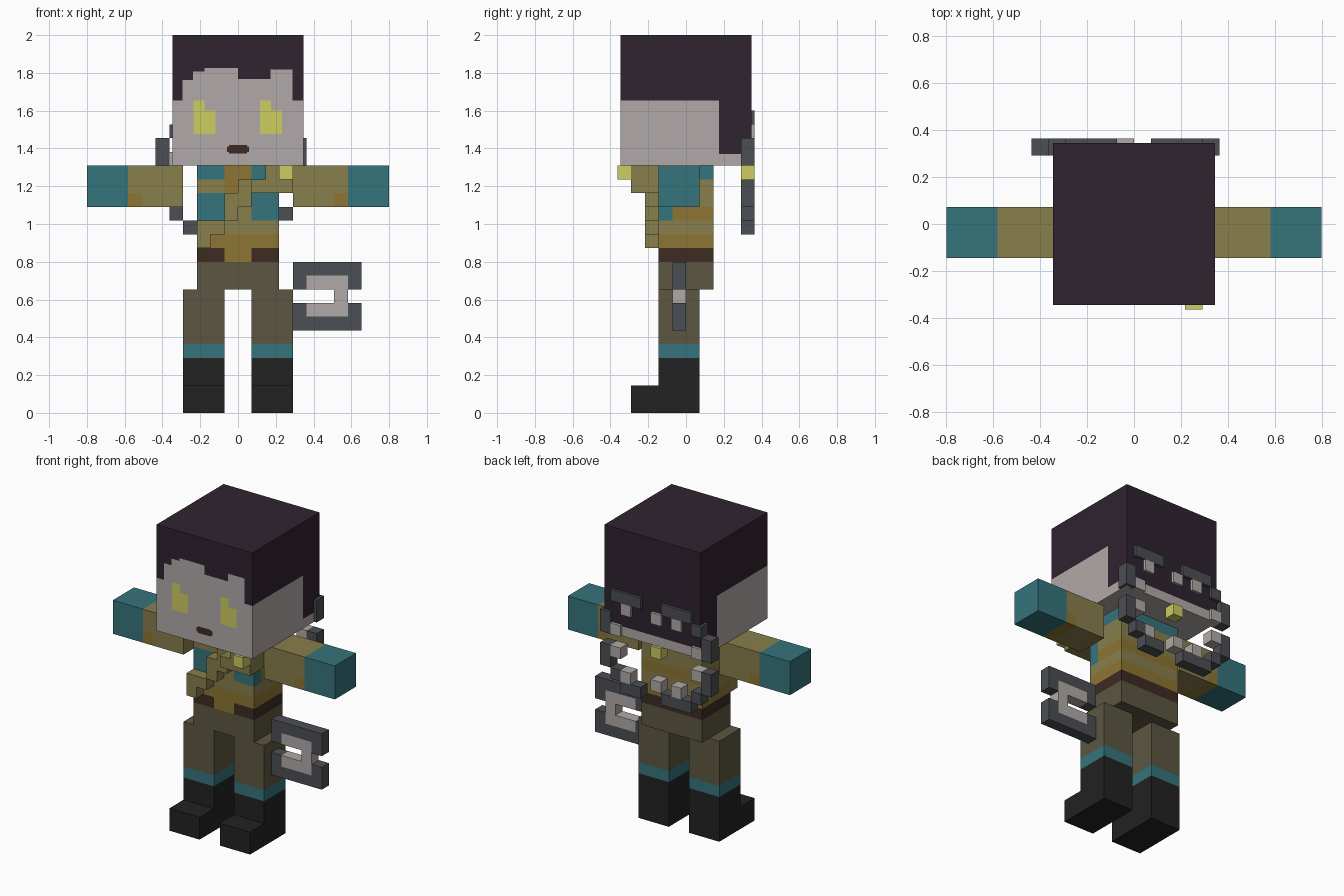
import bpy, bmesh
from mathutils import Vector

if "Cube" in bpy.data.objects:
    bpy.data.objects.remove(bpy.data.objects["Cube"])

U = 2 / 27.5  # one block


def lin(c):
    c /= 255
    return c / 12.92 if c <= 0.04045 else ((c + 0.055) / 1.055) ** 2.4


PALETTE = {
    "hair_plum": (47, 35, 48), "pale_grey": (176, 170, 168), "yellow": (205, 205, 98),
    "teal": (53, 116, 124), "gold": (137, 126, 76), "ochre": (140, 117, 50),
    "olive": (92, 86, 65), "brown": (61, 43, 35), "black": (34, 34, 34),
    "steel": (75, 78, 83),
}
NAMES = list(PALETTE)
MATS = []
for n, rgb in PALETTE.items():
    m = bpy.data.materials.new(n)
    m.diffuse_color = (*[lin(c) for c in rgb], 1)
    m.use_nodes = True
    m.node_tree.nodes["Principled BSDF"].inputs["Base Color"].default_value = m.diffuse_color
    MATS.append(m)


def boxes(name, parts, cuts=((), (), ()), rule=None):
    """Join boxes (lo, hi, colour) in block units; cut along planes and colour by rule."""
    bm = bmesh.new()
    for lo, hi, colour in parts:
        lo, hi = Vector(lo), Vector(hi)
        verts = bmesh.ops.create_cube(bm, size=1)["verts"]
        for v in verts:
            v.co = [(lo[i] + hi[i]) / 2 + v.co[i] * (hi[i] - lo[i]) for i in range(3)]
        for f in {f for v in verts for f in v.link_faces}:
            f.material_index = NAMES.index(colour)
    for axis in range(3):
        for c in cuts[axis]:
            p, n = Vector(), Vector()
            p[axis], n[axis] = c, 1
            bmesh.ops.bisect_plane(bm, geom=bm.verts[:] + bm.edges[:] + bm.faces[:],
                                   plane_co=p, plane_no=n)
    if rule:
        bm.normal_update()
        for f in bm.faces:
            f.material_index = NAMES.index(rule(f.calc_center_median(), f.normal))
    bmesh.ops.scale(bm, vec=(U, U, U), verts=bm.verts)
    me = bpy.data.meshes.new(name)
    bm.to_mesh(me)
    bm.free()
    for m in MATS:
        me.materials.append(m)
    ob = bpy.data.objects.new(name, me)
    bpy.context.collection.objects.link(ob)
    return ob


# Head: hairline, eyes and mouth are cut faces
HAIRLINE = [(-4.03, 22.75), (-3.27, 24.25), (-2.45, 24.85), (0, 25.1),
            (2.35, 24.3), (3.97, 25.0), (9, 22.75)]  # (right limit, height)


def head_colour(c, n):
    if n.z > 0.5:
        return "hair_plum"
    if n.z < -0.5:
        return "pale_grey"
    if n.y < -0.5:
        line = next(h for limit, h in HAIRLINE if c.x < limit)
        if c.z > line:
            return "hair_plum"
        for x0 in (-3.23, 1.6):
            if x0 < c.x < x0 + 0.8 and 20.3 < c.z < 22.75:
                return "yellow"
            if x0 + 0.8 <= c.x < x0 + 1.6 and 20.3 < c.z < 22.0:
                return "yellow"
        if abs(c.x) < 0.8 and 18.9 < c.z < 19.5 and not (abs(c.x) > 0.65 and abs(c.z - 19.2) > 0.2):
            return "brown"
        return "pale_grey"
    bottom = 18.85 if (n.y > 0.5 or c.y > 2.4) else 22.75
    return "hair_plum" if c.z > bottom else "pale_grey"


boxes("head", [((-4.75, -4.75, 18), (4.75, 4.75, 27.5), "pale_grey")],
      ([x for x, _ in HAIRLINE[:-1]] + [-3.23, -2.43, -1.63, 1.6, 2.4, 3.2, -0.8, -0.65, 0.65, 0.8],
       [2.4],
       [h for _, h in HAIRLINE] + [18.85, 18.9, 19, 19.4, 19.5, 20.3, 22.0]), head_colour)


# Torso: trousers, belt and striped jacket
def torso_colour(c, n):
    front = n.y < -0.5
    middle = front and abs(c.x) < 1
    if c.z < 11:
        return "olive"
    if c.z < 12:
        return "ochre" if middle else "brown"
    if c.z < 13:
        return "ochre"
    if c.z < 14:
        return "gold"
    if middle:
        return "gold" if c.z < 16 else "ochre"
    if c.z < 16 and (front or c.y < -1):
        return "teal"
    if c.z < 15:
        return "ochre"
    return "gold" if c.z < 17 else "teal"


boxes("torso", [((-3, -2, 9), (3, 2, 18), "olive")],
      ((-1, 1), (-1, 1), range(10, 18)), torso_colour)


# Arms and legs, one per side
def arm_colour(c, n):
    if abs(c.x) > 8:
        return "teal"
    return "ochre" if abs(c.x) > 7 and c.z < 16 else "gold"


for side, s in (("left", -1), ("right", 1)):
    def span(a, b):
        return (a, b) if s > 0 else (-b, -a)
    a, b = span(4, 11)
    boxes(side + "_arm", [((a, -2, 15), (b, 1, 18), "gold")],
          ((7 * s, 8 * s), (), (16,)), arm_colour)
    a, b = span(1, 4)
    boxes(side + "_leg", [((a, -2, 4), (b, 1, 9), "olive")], ((), (), (5,)),
          lambda c, n: "teal" if c.z < 5 else "olive")
    boxes(side + "_boot", [((a, -2, 0), (b, 1, 4), "black"),
                           ((a, -4, 0), (b, -2, 2), "black")])

# Stepped chest strap with a clasp
STRAP = [(-3, -2, 12, 14, -3), (-2, -1, 13, 14, -3), (-1, 0, 14, 16, -3),
         (0, 1, 15, 17, -3), (1, 2, 16, 17, -4), (2, 4, 16, 18, -4)]
boxes("chest_strap", [((x0, y, z0), (x1, -2, z1), "gold") for x0, x1, z0, z1, y in STRAP])
boxes("strap_clasp", [((3, -5, 17), (4, -4, 18), "yellow")])

# Broken ring floating behind the back
RIM = [(1, 4, 21, 22), (-4, -1, 21, 22), (-5, -4, 20, 21), (-6, -5, 18, 20), (4, 5, 18, 20),
       (-6, -5, 15, 17), (4, 5, 15, 17), (-5, -4, 14, 15), (3, 4, 14, 15),
       (-4, -1, 13, 14), (1, 3, 13, 14)]
boxes("back_ring", [((x0, 4, z0), (x1, 5, z1), "steel") for x0, x1, z0, z1 in RIM])
STUDS = [(x, z) for z in (14, 20) for x in (-3, -1, 2)] + [(x, z) for z in (16, 18) for x in (-5, 3)]
boxes("ring_studs", [((x, 4, z), (x + 1, 5, z + 1), "pale_grey") for x, z in STUDS])
boxes("ring_core", [((-1, 4, 17), (0, 5, 18), "yellow")])

# Hand tool beside the right leg: steel jaws around a pale core
jaws = [((4, -1, z), (9, 0, z + 1), "steel") for z in (6, 10)]
jaws += [((x, -1, z), (x + 1, 0, z + 1), "steel") for x in (4, 8) for z in (7, 9)]
boxes("tool_jaws", jaws)
boxes("tool_core", [((5, -1, z), (8, 0, z + 1), "pale_grey") for z in (7, 9)]
      + [((7, -1, 8), (8, 0, 9), "pale_grey")])
